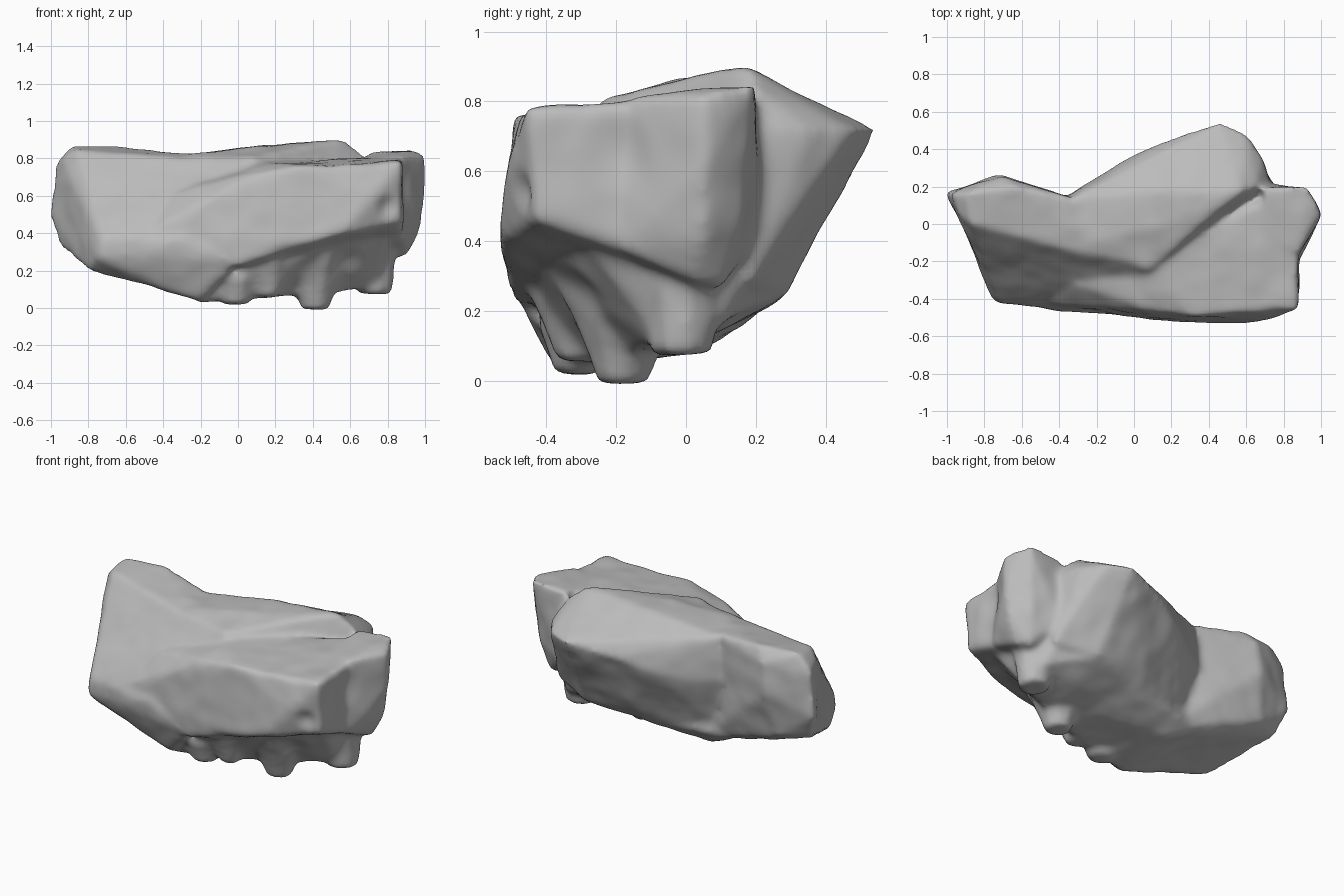
import bpy, bmesh
from mathutils import Matrix, Vector, noise

# Remove the default cube
cube = bpy.data.objects.get("Cube")
if cube:
    bpy.data.objects.remove(cube, do_unlink=True)


def append_part(target, part):
    """Join a closed part to the growing body."""
    bmesh.ops.recalc_face_normals(part, faces=part.faces[:])
    mesh = bpy.data.meshes.new("temporary_part")
    part.to_mesh(mesh)
    part.free()
    target.from_mesh(mesh)
    bpy.data.meshes.remove(mesh)


def add_hull(target, points):
    """Add a closed angular chunk wrapped around a few corner points."""
    part = bmesh.new()
    for point in points:
        part.verts.new(point)
    hull = bmesh.ops.convex_hull(part, input=part.verts[:])
    spare = {g for g in hull["geom_interior"] + hull["geom_unused"]
             if isinstance(g, bmesh.types.BMVert)}
    bmesh.ops.delete(part, geom=list(spare), context="VERTS")
    append_part(target, part)


def add_stub(target, x, y, bottom, top, tip_radius, root_radius):
    """Add a blunt lump that hangs down and widens towards its root."""
    part = bmesh.new()
    bmesh.ops.create_cone(
        part, cap_ends=True, segments=9, radius1=tip_radius,
        radius2=root_radius, depth=top - bottom,
        matrix=Matrix.Translation((x, y, (bottom + top) / 2)))
    append_part(target, part)


# Blocky front half with a flat top and an overhanging lower edge
front_block = [
    (-.45, -.43, .42), (-.3, -.32, .62), (-.05, -.4, .66), (.1, -.46, .72),
    (.3, -.49, .755), (.87, -.45, .775), (.1, -.2, .78), (.75, .15, .81),
    (.88, -.1, .81), (-.02, -.49, .22), (.25, -.53, .35),
    (.55, -.53, .4), (.72, -.51, .6), (.88, -.43, .46), (.88, -.1, .35),
    (.75, .15, .33), (0, 0, .3),
]

# Upright fin closing the right end
end_fin = [
    (.68, -.1, .8), (.89, -.14, .82), (1, .05, .82), (.93, .2, .85),
    (.7, .2, .84), (1.01, .05, .62), (.97, .05, .42), (.91, .02, .29),
    (.86, .1, .27), (.89, .16, .45), (.72, .21, .42), (.89, -.18, .37),
    (.65, 0, .25),
]

# Raised wing reaching out to the back
back_wing = [
    (.08, -.25, .8), (.35, .01, .87), (.57, .17, .9), (.66, .2, .83),
    (-.35, -.12, .81), (.1, -.02, .865), (.05, .17, .86), (-.35, .13, .81),
    (.46, .545, .72), (.61, .47, .72), (.68, .36, .72), (.73, .2, .72),
    (.18, .45, .66), (0, .37, .6), (-.2, .25, .54), (-.38, .14, .55),
    (.5, .29, .25), (.75, .18, .28), (.15, .27, .28), (.1, .2, .19),
    (-.3, .08, .2),
]

# Sloping left half with a slanted end face
left_block = [
    (-.9, .16, .865), (-.62, .2, .87), (-.3, .13, .82), (-.2, -.12, .81),
    (-.87, 0, .85), (-.94, .05, .8), (.1, -.26, .77), (-1, .17, .5),
    (-.98, .16, .76), (-.95, .1, .33), (-.8, -.28, .2), (-.75, -.41, .27),
    (-.73, -.41, .37), (-.3, -.48, .36), (-.5, -.45, .3), (-.5, -.36, .13),
    (-.2, -.37, .04), (0, -.49, .24), (-.7, .26, .79), (-.72, .26, .6),
    (-.78, .2, .33), (-.5, .08, .2), (-.2, .08, .14),
]

# Recessed underside
keel = [
    (-.2, -.34, .03), (0, -.36, .06), (.4, -.2, .07), (.74, -.08, .11),
    (.76, .1, .17), (.85, 0, .35), (.8, -.3, .42), (.1, -.46, .28),
    (.5, -.42, .36), (.5, .27, .24), (.72, .2, .36), (.1, .18, .17),
    (-.2, .04, .08), (-.4, .1, .18), (-.3, .1, .35),
]

body = bmesh.new()
for chunk in (front_block, end_fin, back_wing, left_block, keel):
    add_hull(body, chunk)

# Blunt lumps below
add_stub(body, .41, -.18, -.01, .28, .075, .2)
add_stub(body, .73, -.01, .075, .3, .09, .12)
add_stub(body, -.01, -.31, .02, .17, .07, .13)
add_stub(body, .16, -.31, .06, .25, .06, .14)

source = bpy.data.meshes.new("boulder")
body.to_mesh(source)
body.free()
boulder = bpy.data.objects.new("boulder", source)
bpy.context.scene.collection.objects.link(boulder)

# Fuse the chunks and wear down their edges
fuse = boulder.modifiers.new("fuse", "REMESH")
fuse.mode = "VOXEL"
fuse.voxel_size = .018
wear = boulder.modifiers.new("wear", "SMOOTH")
wear.factor = .5
wear.iterations = 10
graph = bpy.context.evaluated_depsgraph_get()
mesh = bpy.data.meshes.new_from_object(boulder.evaluated_get(graph))
boulder.modifiers.clear()
boulder.data = mesh
bpy.data.meshes.remove(source)

# Weathered hollows: centre, radius, depth
hollows = [
    ((.8, -.48, .54), .08, .02),
    ((.22, .3, .8), .14, .012),
    ((.6, -.32, .24), .12, .025),
    ((.88, -.2, .65), .13, .015),
    ((.45, -.2, .79), .2, .01),
    ((.45, .44, .62), .09, .012),
]
normals = [v.normal.copy() for v in mesh.vertices]
for vert, normal in zip(mesh.vertices, normals):
    spot = vert.co.copy()
    push = .001 + .01 * noise.noise(spot * 4) + .005 * noise.noise(spot * 9)
    for centre, radius, depth in hollows:
        near = max(0, 1 - (spot - Vector(centre)).length / radius)
        push -= depth * near * near * (3 - 2 * near)
    vert.co = spot + normal * push

# Stone colour
stone = bpy.data.materials.new("grey_stone")
stone.use_nodes = True
colour = (.5, .5, .5, 1)
stone.diffuse_color = colour
stone.node_tree.nodes["Principled BSDF"].inputs["Base Color"].default_value = colour
mesh.materials.clear()
mesh.materials.append(stone)
for face in mesh.polygons:
    face.material_index = 0
    face.use_smooth = True
mesh.update()
